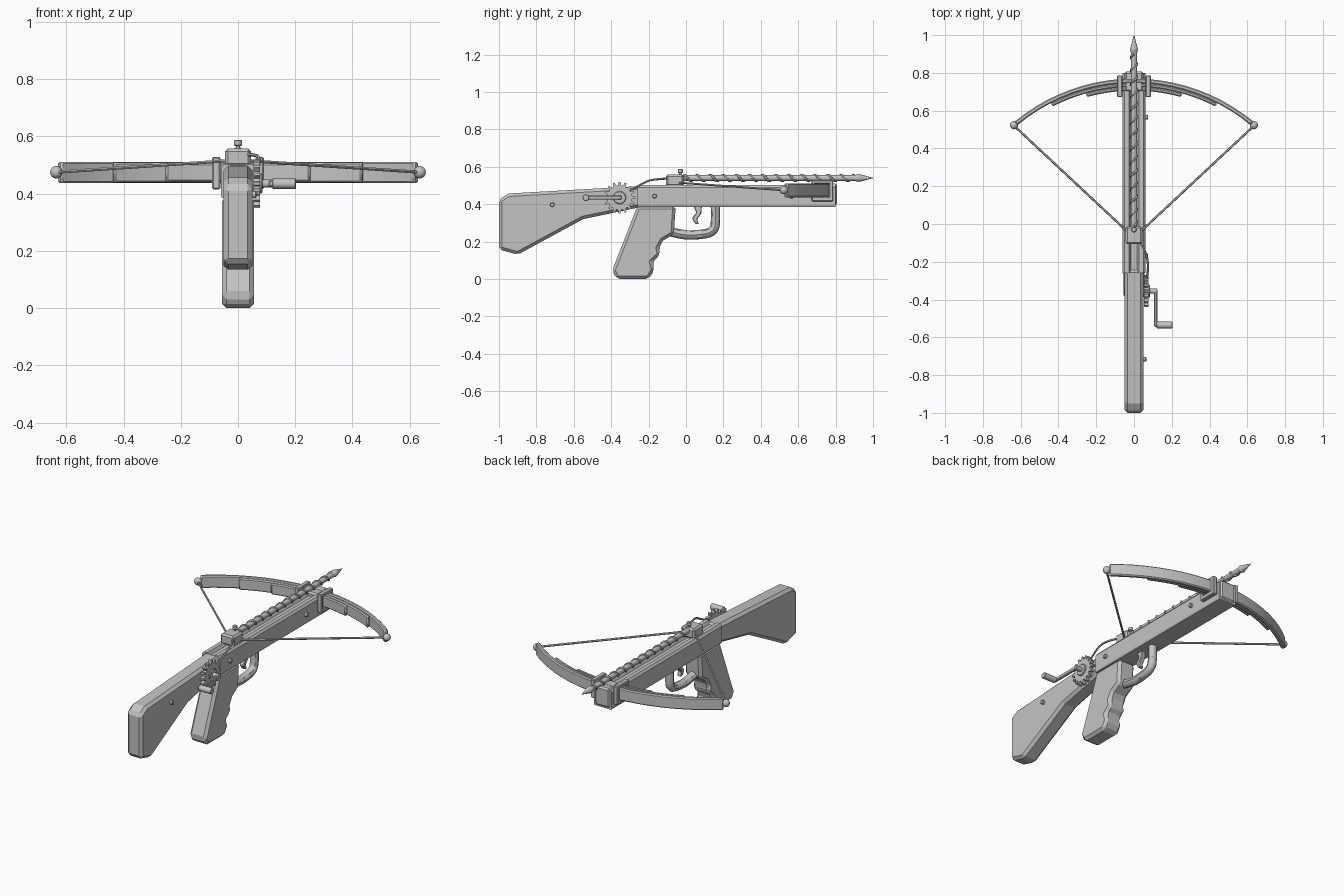
import bpy, bmesh, math
from mathutils import Vector

if "Cube" in bpy.data.objects:
    bpy.data.objects.remove(bpy.data.objects["Cube"])

grey = bpy.data.materials.new("plain grey")
grey.diffuse_color = (0.55, 0.55, 0.55, 1)
grey.use_nodes = True
grey.node_tree.nodes["Principled BSDF"].inputs["Base Color"].default_value = grey.diffuse_color


def finish(ob, bevel=0, smooth=None):
    ob.data.materials.append(grey)
    bpy.ops.object.select_all(action='DESELECT')
    ob.select_set(True)
    bpy.context.view_layer.objects.active = ob
    if smooth:
        bpy.ops.object.shade_smooth_by_angle(angle=math.radians(smooth))
    if bevel:
        m = ob.modifiers.new("chamfer", 'BEVEL')
        m.width, m.segments, m.limit_method = bevel, 1, 'ANGLE'
        m.angle_limit = math.radians(40)
    return ob


def from_bmesh(name, bm, bevel=0, smooth=None):
    bmesh.ops.recalc_face_normals(bm, faces=bm.faces)
    me = bpy.data.meshes.new(name)
    bm.to_mesh(me)
    bm.free()
    ob = bpy.data.objects.new(name, me)
    bpy.context.collection.objects.link(ob)
    return finish(ob, bevel, smooth)


def prism(name, pts, axis, a, b, bevel=0, smooth=None):
    """Extrude a 2D outline along an axis from a to b."""
    def place(p, d):
        return {'x': (d, p[0], p[1]), 'y': (p[0], d, p[1]), 'z': (p[0], p[1], d)}[axis]
    bm = bmesh.new()
    face = bm.faces.new([bm.verts.new(place(p, a)) for p in pts])
    top = bmesh.ops.extrude_face_region(bm, geom=[face])
    shift = Vector(place((0, 0), b - a))
    bmesh.ops.translate(bm, vec=shift,
                        verts=[v for v in top['geom'] if isinstance(v, bmesh.types.BMVert)])
    return from_bmesh(name, bm, bevel, smooth)


def box(name, lo, hi, bevel=0):
    pts = [(lo[1], lo[2]), (hi[1], lo[2]), (hi[1], hi[2]), (lo[1], hi[2])]
    return prism(name, pts, 'x', lo[0], hi[0], bevel)


def rod(name, p, q, r1, r2=None, sides=16, bevel=0):
    """Cylinder or cone between two points."""
    p, q = Vector(p), Vector(q)
    bm = bmesh.new()
    bmesh.ops.create_cone(bm, cap_ends=True, segments=sides, radius1=r1,
                          radius2=r1 if r2 is None else r2, depth=(q - p).length)
    rot = (q - p).to_track_quat('Z', 'Y').to_matrix()
    bmesh.ops.rotate(bm, verts=bm.verts, matrix=rot)
    bmesh.ops.translate(bm, verts=bm.verts, vec=(p + q) / 2)
    return from_bmesh(name, bm, bevel, 35)


def tube(name, pts, r, res=2, curved=False):
    cu = bpy.data.curves.new(name, 'CURVE')
    cu.dimensions = '3D'
    cu.bevel_depth, cu.bevel_resolution, cu.use_fill_caps = r, res, True
    sp = cu.splines.new('NURBS' if curved else 'POLY')
    sp.points.add(len(pts) - 1)
    for sp_pt, p in zip(sp.points, pts):
        sp_pt.co = (*p, 1)
    if curved:
        sp.use_endpoint_u, sp.order_u, sp.resolution_u = True, 3, 6
    ob = bpy.data.objects.new(name, cu)
    bpy.context.collection.objects.link(ob)
    bpy.ops.object.select_all(action='DESELECT')
    ob.select_set(True)
    bpy.context.view_layer.objects.active = ob
    bpy.ops.object.convert(target='MESH')
    return finish(bpy.context.view_layer.objects.active, 0, 45)


# shoulder stock
prism("shoulder_stock", [(-1, .158), (-.9, .13), (-.55, .32), (-.24, .385), (-.24, .497),
                         (-.95, .457), (-1, .425)], 'x', -.05, .05, .016)

# barrel beam with a bolt channel on top
prism("barrel_beam", [(-.056, .385), (.056, .385), (.06, .395), (.06, .49), (.05, .503),
                      (.026, .503), (.016, .485), (-.016, .485), (-.026, .503), (-.05, .503),
                      (-.06, .49), (-.06, .395)], 'y', -.26, .8)
box("front_cap", (-.05, .7, .392), (.05, .808, .51), .01)

# pistol grip with finger notches
prism("pistol_grip", [(-.26, .39), (-.395, .045), (-.37, .0), (-.2, .0), (-.168, .05),
                      (-.18, .09), (-.138, .13), (-.145, .165), (-.123, .205),
                      (-.065, .24), (-.055, .39)], 'x', -.056, .056, .016)

# trigger and its guard
tube("trigger_guard", [(0, -.09, .255), (0, -.02, .235), (0, .06, .235), (0, .15, .25),
                       (0, .16, .32), (0, .157, .39)], .025, 2, True)
prism("trigger", [(.04, .39), (.085, .39), (.082, .35), (.06, .32), (.068, .293), (.05, .293),
                  (.032, .325), (.055, .355)], 'x', -.014, .014, .004)

# laminated bow: three nested arcs, shorter toward the back
R, CY = .99, -.22
for name, r0, r1, half, z0, z1 in (("bow_outer_leaf", .966, R, .632, .437, .511),
                                   ("bow_middle_leaf", .946, .966, .44, .439, .509),
                                   ("bow_inner_leaf", .926, .946, .255, .441, .507)):
    a = math.asin(half / r1)
    n = 20
    arc = [(-a + 2 * a * i / n) for i in range(n + 1)]
    outline = [(r1 * math.sin(t), CY + r1 * math.cos(t)) for t in arc]
    outline += [(r0 * math.sin(t), CY + r0 * math.cos(t)) for t in reversed(arc)]
    prism(name, outline, 'z', z0, z1, .006, 30)

# parts on both sides of the bow
for side, s in (("left", -1), ("right", 1)):
    # square clamp ring around the bow
    x0, x1 = sorted((s * .062, s * .09))
    box(f"clamp_top_{side}", (x0, .672, .508), (x1, .787, .528), .004)
    box(f"clamp_bottom_{side}", (x0, .672, .415), (x1, .787, .44), .004)
    box(f"clamp_front_{side}", (x0, .765, .417), (x1, .787, .526), .004)
    box(f"clamp_back_{side}", (x0, .672, .417), (x1, .692, .526), .004)
    # string nock at the tip
    bm = bmesh.new()
    bmesh.ops.create_uvsphere(bm, u_segments=14, v_segments=8, radius=.022)
    bmesh.ops.translate(bm, verts=bm.verts, vec=(s * .635, .523, .475))
    from_bmesh(f"string_nock_{side}", bm, 0, 60)
    # drawn string
    tube(f"bow_string_{side}", [(s * .635, .52, .475), (s * .035, -.04, .515)], .006, 1)

# latch block and sight knob
box("latch_block", (-.045, -.107, .495), (.045, -.012, .558), .01)
rod("sight_post", (0, -.03, .55), (0, -.03, .57), .007)
rod("sight_knob", (0, -.03, .567), (0, -.03, .588), .014, bevel=.003)

# bolt with a spiral ridge and pointed head
rod("bolt_shaft", (0, -.03, .54), (0, .92, .54), .016)
rod("bolt_head_base", (0, .9, .54), (0, .925, .54), .015, .021)
rod("bolt_head", (0, .925, .54), (0, 1, .54), .021, .001)
helix = []
for i in range(13 * 14 + 1):
    t = 2 * math.pi * i / 14
    helix.append((.016 * math.sin(t), -.01 + .07 * i / 14, .54 + .016 * math.cos(t)))
tube("bolt_spiral", helix, .007, 1)

# winding gear: toothed wheel
GY, GZ = -.355, .435
teeth = []
for i in range(16):
    for k, r in ((-.3, .066), (-.15, .085), (.15, .085), (.3, .066)):
        t = 2 * math.pi * (i + k) / 16
        teeth.append((GY + r * math.cos(t), GZ + r * math.sin(t)))
prism("winding_gear", teeth, 'x', .054, .076)
rod("gear_hub", (.05, GY, GZ), (.085, GY, GZ), .035, bevel=.004)

# crank
rod("crank_axle", (.05, GY, GZ), (.122, GY, GZ), .014)
box("crank_arm", (.107, -.545, GZ - .011), (.124, GY + .012, GZ + .011), .004)
rod("crank_handle", (.12, -.535, GZ), (.203, -.535, GZ), .018, bevel=.003)

# cord from gear to latch
tube("winding_cord", [(.066, -.3, .475), (.074, -.25, .5), (.074, -.2, .528),
                      (.06, -.14, .535), (.035, -.1, .537)], .006, 1, True)

# rivets on the right side
for i, (x, y, z) in enumerate(((.05, -.715, .397), (.06, -.168, .443), (.06, .565, .443))):
    rod(f"rivet_{i + 1}", (x - .02, y, z), (x + .015, y, z), .012, bevel=.003)
